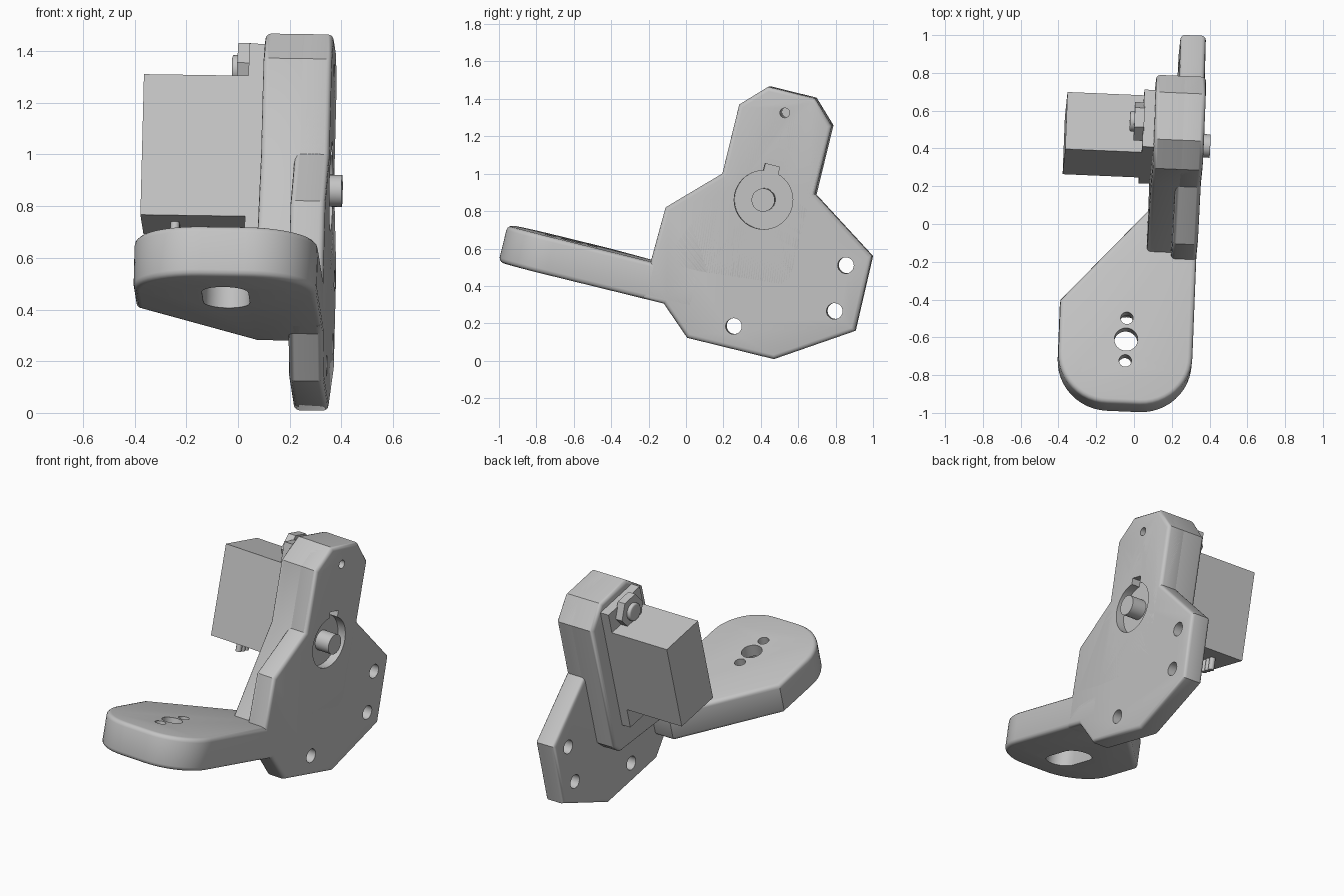
import bpy, bmesh, math
from mathutils import Matrix

if "Cube" in bpy.data.objects:
    bpy.data.objects.remove(bpy.data.objects["Cube"], do_unlink=True)

grey = bpy.data.materials.new("light grey plastic")
grey.use_nodes = True
grey.diffuse_color = (0.55, 0.55, 0.55, 1)
grey.node_tree.nodes["Principled BSDF"].inputs["Base Color"].default_value = (0.55, 0.55, 0.55, 1)

# Working frame: u = sideways from the plate's outer face, a = backward, b = up
FRAME = (Matrix.Translation((0.33, 0, 0)) @ Matrix.Rotation(-0.043, 4, 'Z')
         @ Matrix.Rotation(0.015, 4, 'Y') @ Matrix.Rotation(math.radians(-13.8), 4, 'X'))


def prism(name, pts, lo, hi, axis='u', bevel=0.0):
    """Extrude a closed profile along u (points are a, b) or along b (points are u, a)."""
    bm = bmesh.new()
    place = (lambda p, d: (d, p[0], p[1])) if axis == 'u' else (lambda p, d: (p[0], p[1], d))
    low = [bm.verts.new(place(p, lo)) for p in pts]
    high = [bm.verts.new(place(p, hi)) for p in pts]
    caps = [bm.faces.new(low), bm.faces.new(high)]
    for i in range(len(pts)):
        j = (i + 1) % len(pts)
        bm.faces.new((low[i], low[j], high[j], high[i]))
    bmesh.ops.recalc_face_normals(bm, faces=bm.faces[:])
    if bevel:
        rim = list({e for f in caps for e in f.edges})
        bmesh.ops.bevel(bm, geom=rim, offset=bevel, segments=3, profile=0.5, affect='EDGES')
    mesh = bpy.data.meshes.new(name)
    bm.to_mesh(mesh)
    bm.free()
    mesh.materials.append(grey)
    ob = bpy.data.objects.new(name, mesh)
    bpy.context.collection.objects.link(ob)
    ob.matrix_world = FRAME
    return ob


def arc(cx, cy, r, start, end, n):
    return [(cx + r * math.cos(math.radians(start + (end - start) * i / n)),
             cy + r * math.sin(math.radians(start + (end - start) * i / n))) for i in range(n + 1)]


def circle(cx, cy, r, n=32):
    return arc(cx, cy, r, 0, 360, n)[:-1]


def box(a0, a1, b0, b1):
    return [(a0, b0), (a1, b0), (a1, b1), (a0, b1)]


def cut(ob, cutters):
    for c in cutters:
        c.hide_render = True
        m = ob.modifiers.new("cut", 'BOOLEAN')
        m.operation, m.solver, m.object = 'DIFFERENCE', 'EXACT', c
    bpy.context.view_layer.update()
    baked = bpy.data.meshes.new_from_object(ob.evaluated_get(bpy.context.evaluated_depsgraph_get()))
    ob.modifiers.clear()
    ob.data = baked


# Side plate, thick tower with sloping gusset, and foot
side_plate = prism("side_plate", [
    (-0.31, 0.47), (-0.302, 0.77), (-0.05, 1.018), (-0.05, 1.398), (0.078, 1.527),
    (0.335, 1.527), (0.458, 1.405), (0.458, 1.03), (0.835, 0.78), (0.84, 0.37),
    (0.454, 0.12), (-0.024, 0.12), (-0.189, 0.268), (-0.31, 0.268)], -0.135, 0, bevel=0.022)
tower = prism("tower", [
    (-0.28, 0.46), (-0.05, 1.018), (-0.05, 1.398), (0.078, 1.527), (0.335, 1.527),
    (0.458, 1.405), (0.458, 0.56), (0.41, 0.5), (-0.04, 0.46)], -0.265, 0, bevel=0.022)
foot = prism("foot",
             [(0, -0.05), (-0.265, -0.05), (-0.71, -0.555)]
             + arc(-0.44, -0.84, 0.27, 180, 270, 12) + arc(-0.27, -0.84, 0.27, 270, 360, 12),
             0.268, 0.469, axis='b', bevel=0.025)

# Plate holes, shaft recess with key notch, screw hole
SHAFT, SCREW = (0.198, 0.934), (0.198, 1.413)
bolt_cuts = [prism("bolt_cutter", circle(a, b, 0.043), -0.5, 0.2)
             for a, b in ((0.709, 0.699), (0.709, 0.447), (0.204, 0.24))]
shared_cuts = [prism("recess_cutter", circle(*SHAFT, 0.157, 48), -0.055, 0.2),
               prism("notch_cutter", box(0.16, 0.24, 1.0, 1.125), -0.055, 0.2),
               prism("screw_cutter", circle(*SCREW, 0.026), -0.5, 0.2)]
cut(side_plate, bolt_cuts + shared_cuts)
cut(tower, shared_cuts)

# Foot mounting holes over an elongated pocket underneath
HU, HA = -0.355, -0.76
foot_cuts = [prism("foot_hole_cutter", circle(HU, HA + d, r), 0, 1, axis='b')
             for d, r in ((0, 0.062), (0.116, 0.033), (-0.116, 0.033))]
foot_cuts.append(prism("pocket_cutter",
                       arc(HU, HA + 0.08, 0.09, 0, 180, 16) + arc(HU, HA - 0.08, 0.09, 180, 360, 16),
                       0, 0.39, axis='b'))
cut(foot, foot_cuts)
for c in bolt_cuts + shared_cuts + foot_cuts:
    bpy.data.objects.remove(c, do_unlink=True)

# Motor: body, mounting flange, output shaft
prism("motor_body", box(0.046, 0.357, 0.79, 1.35), -0.73, -0.2)
flange = prism("motor_flange", box(0.046, 0.357, 0.66, 1.478), -0.325, -0.262)
shaft = prism("output_shaft", circle(*SHAFT, 0.062), -0.2, 0.042)

# Fixing nut and screw at the top of the flange
prism("fixing_nut", circle(*SCREW, 0.105, 6), -0.372, -0.32)
screw = prism("fixing_screw", circle(*SCREW, 0.055, 24), -0.395, -0.32, bevel=0.01)

# Three motor wires under the body
wires = [prism("motor_wire", circle(-0.6, 0.2 + 0.035 * i, 0.018, 12), 0.715, 0.8, axis='b')
         for i in (-1, 0, 1)]

for ob in bpy.context.selected_objects:
    ob.select_set(False)
for ob in [side_plate, tower, foot, shaft, screw] + wires:
    ob.select_set(True)
bpy.context.view_layer.objects.active = side_plate
bpy.ops.object.shade_smooth_by_angle(angle=math.radians(35))
